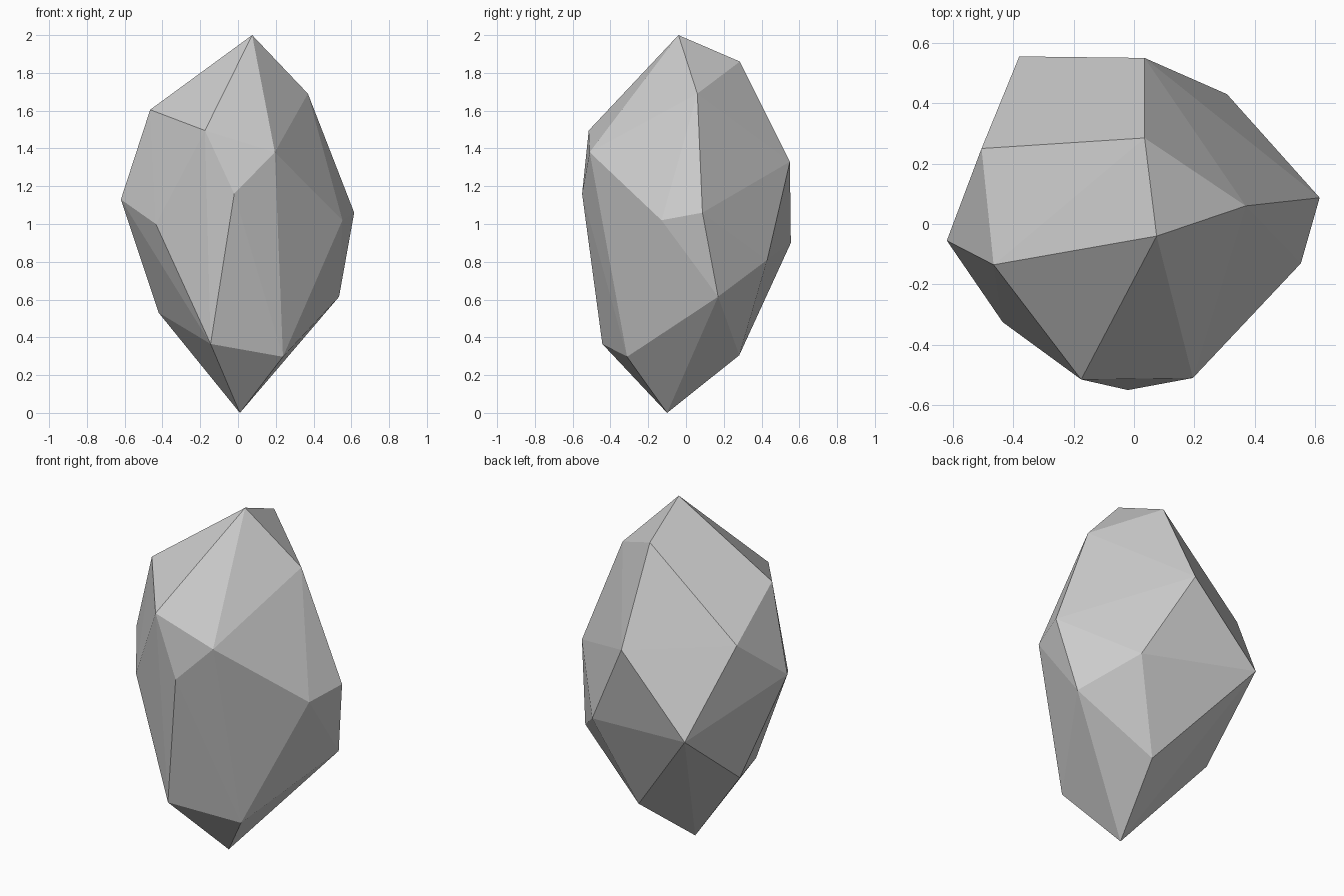
import bpy
import bmesh

# Corner points of the faceted rock, from the tip down to the foot
CORNERS = [
    # crown
    (0.075, -0.04, 2.0), (0.035, 0.285, 1.86), (0.37, 0.06, 1.69),
    (-0.465, -0.135, 1.605), (-0.175, -0.515, 1.495), (0.195, -0.51, 1.38),
    # widest band
    (-0.505, 0.25, 1.385), (0.035, 0.55, 1.33), (-0.02, -0.55, 1.16),
    (-0.62, -0.055, 1.13), (0.615, 0.087, 1.06), (0.553, -0.13, 1.02),
    (-0.435, -0.325, 1.0), (-0.38, 0.555, 0.9),
    # lower band and foot
    (0.308, 0.43, 0.81), (0.535, 0.17, 0.615), (-0.42, 0.10, 0.53),
    (-0.145, -0.443, 0.365), (0.238, -0.312, 0.297), (0.11, 0.282, 0.305),
    (0.01, -0.1, 0.0),
]

# Rock: flat-shaded convex hull around the corners
bm = bmesh.new()
for co in CORNERS:
    bm.verts.new(co)
bmesh.ops.convex_hull(bm, input=bm.verts)
bmesh.ops.recalc_face_normals(bm, faces=bm.faces)
mesh = bpy.data.meshes.new("rock")
bm.to_mesh(mesh)
bm.free()
rock = bpy.data.objects.new("rock", mesh)
bpy.context.collection.objects.link(rock)
